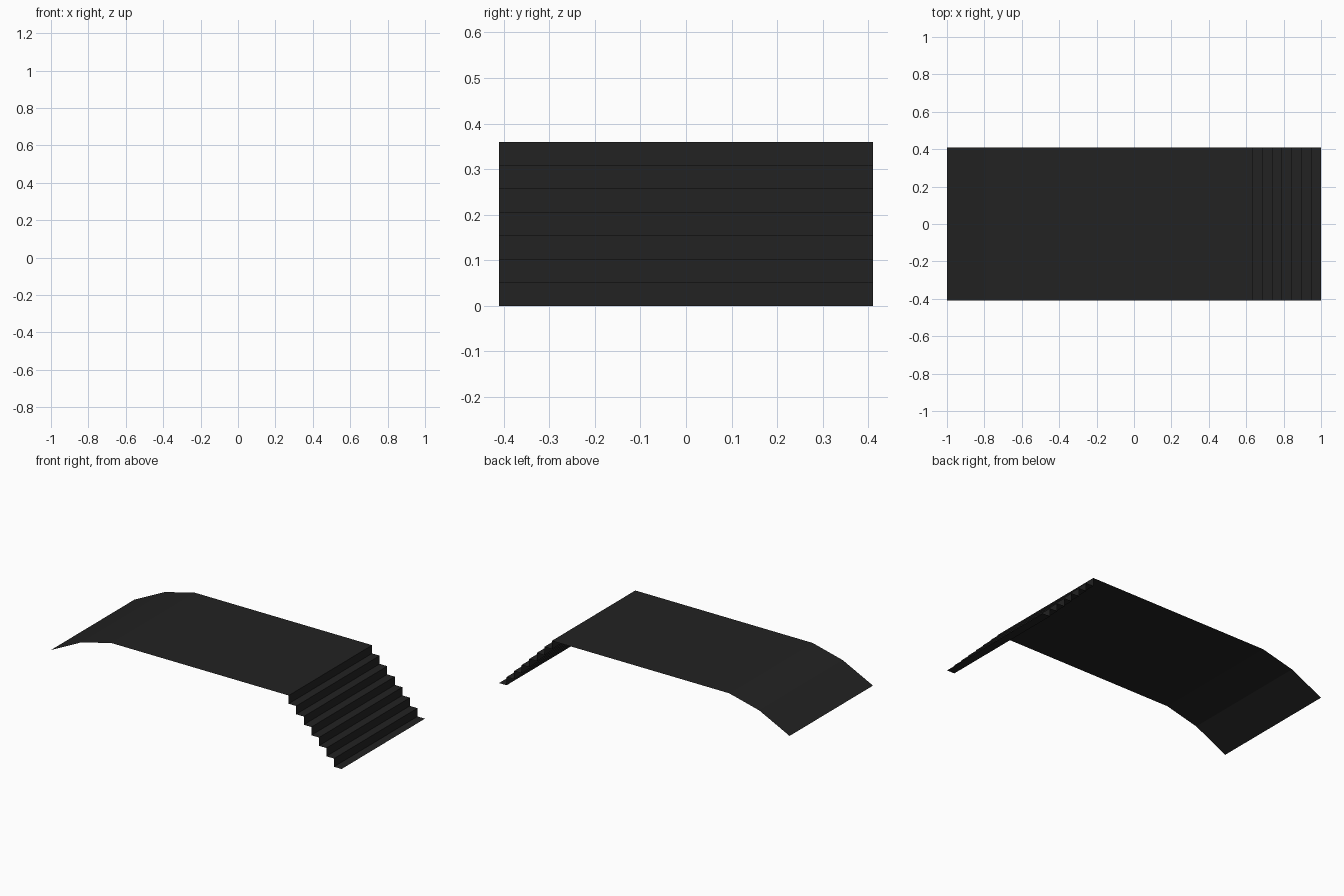
import bpy

if "Cube" in bpy.data.objects:
    bpy.data.objects.remove(bpy.data.objects["Cube"])

HALF_WIDTH = 0.41
TOP = 0.36
STEPS = 7
RISE = TOP / STEPS
TREAD = 0.052

mat = bpy.data.materials.new("charcoal black")
mat.diffuse_color = (0.016, 0.016, 0.016, 1)
mat.use_nodes = True
mat.node_tree.nodes["Principled BSDF"].inputs["Base Color"].default_value = mat.diffuse_color


def sheet(name, profile):
    """Sweep an x-z profile across the full width as a thin sheet facing up."""
    verts = [(x, y, z) for x, z in profile for y in (-HALF_WIDTH, HALF_WIDTH)]
    faces = [(2 * i, 2 * i + 2, 2 * i + 3, 2 * i + 1) for i in range(len(profile) - 1)]
    mesh = bpy.data.meshes.new(name)
    mesh.from_pydata(verts, [], faces)
    mesh.materials.append(mat)
    obj = bpy.data.objects.new(name, mesh)
    bpy.context.collection.objects.link(obj)
    return obj


stair_x = 1 - STEPS * TREAD
deck_x = -1 + 8 * TREAD

# Sloping lip on the left, bending down in two facets
sheet("curved_lip", [(-1, TOP - 3 * RISE), (-1 + 4 * TREAD, TOP - RISE), (deck_x, TOP)])

# Flat deck
sheet("deck", [(deck_x, TOP), (stair_x, TOP)])

# Staircase: riser then tread, down to the ground
stairs = [(stair_x, TOP)]
for i in range(STEPS):
    z = TOP - (i + 1) * RISE
    stairs += [(stair_x + i * TREAD, z), (stair_x + (i + 1) * TREAD, z)]
sheet("stairs", stairs)
